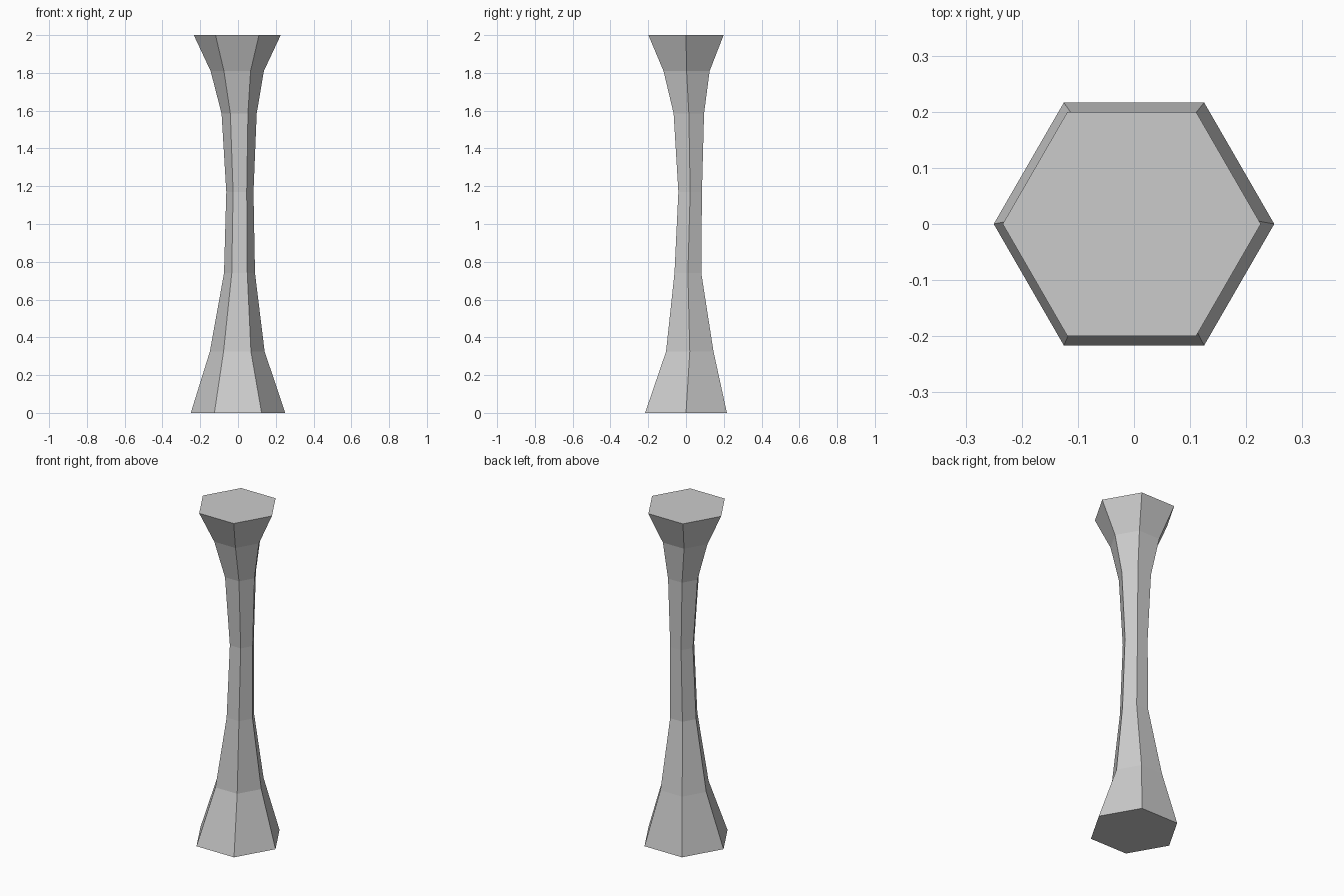
import bpy, bmesh
from math import cos, sin, pi

if "Cube" in bpy.data.objects:
    bpy.data.objects.remove(bpy.data.objects["Cube"])

# Column cross-sections: height, centre x, centre y, radius
RINGS = [
    (0.00, 0.000, 0.000, 0.250),
    (0.325, -0.004, 0.020, 0.145),
    (0.74, 0.008, 0.010, 0.082),
    (1.17, 0.010, 0.022, 0.072),
    (1.585, 0.006, 0.015, 0.093),
    (1.81, -0.004, 0.003, 0.141),
    (2.00, -0.004, 0.000, 0.230),
]
SIDES = 6

bm = bmesh.new()

# Hexagonal rings
loops = [[bm.verts.new((cx + r * cos(2 * pi * i / SIDES),
                        cy + r * sin(2 * pi * i / SIDES), z))
          for i in range(SIDES)] for z, cx, cy, r in RINGS]

# Side walls
for low, high in zip(loops, loops[1:]):
    for i in range(SIDES):
        j = (i + 1) % SIDES
        bm.faces.new((low[i], low[j], high[j], high[i]))

# Flat bottom and top
bm.faces.new(loops[0][::-1])
bm.faces.new(loops[-1])

mesh = bpy.data.meshes.new("stone_column")
bm.to_mesh(mesh)
bm.free()
bpy.context.collection.objects.link(bpy.data.objects.new("stone_column", mesh))
